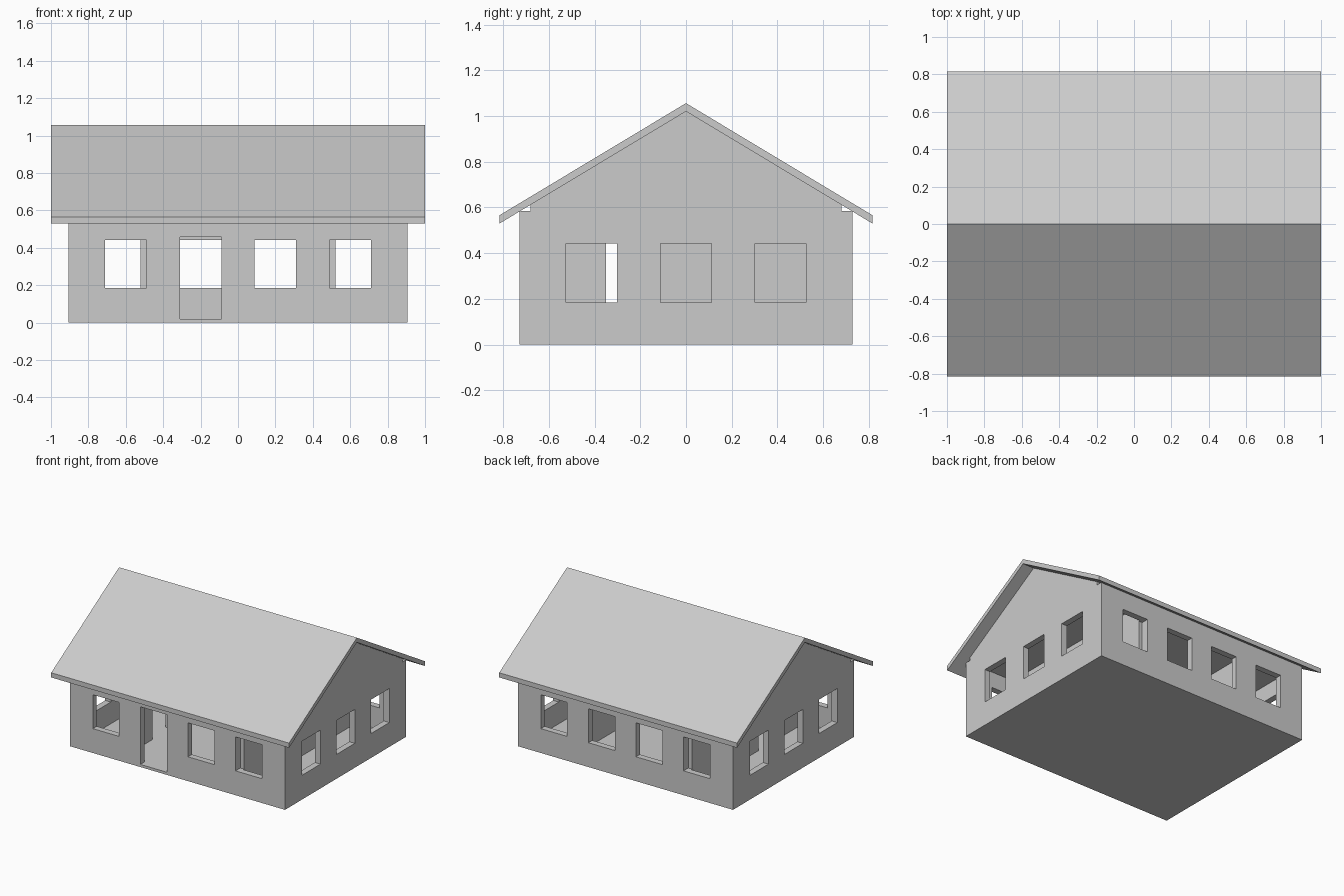
import bpy
import bmesh
from mathutils import Matrix, Vector

old = bpy.data.objects.get("Cube")
if old:
    bpy.data.objects.remove(old, do_unlink=True)

# One plain grey for the whole house
grey = bpy.data.materials.new("plain_grey")
grey.use_nodes = True
colour = (0.6, 0.6, 0.6, 1)
grey.diffuse_color = colour
grey.node_tree.nodes["Principled BSDF"].inputs["Base Color"].default_value = colour

HALF_X, HALF_Y = 0.905, 0.728      # outer faces of the walls
WALL = 0.047                       # wall thickness
EAVES, FLOOR = 0.585, 0.02
CEILING = 0.565
IN_X, IN_Y = HALF_X - WALL, HALF_Y - WALL
PART_OUT, PART_IN = 0.52, 0.475    # faces of the inner partitions
SILL, HEAD, DOOR_HEAD = 0.185, 0.443, 0.458
RIDGE, ROOF_DROP, ROOF_THICK = 1.02, 0.49, 0.036
ROOF_Y = 0.815


def make_object(name, bm):
    bmesh.ops.recalc_face_normals(bm, faces=bm.faces)
    mesh = bpy.data.meshes.new(name)
    bm.to_mesh(mesh)
    bm.free()
    mesh.materials.append(grey)
    obj = bpy.data.objects.new(name, mesh)
    bpy.context.collection.objects.link(obj)
    return obj


def add_box(bm, x, y, z):
    """Add a box given (low, high) pairs on each axis."""
    centre = Vector([(a + b) / 2 for a, b in (x, y, z)])
    size = [b - a for a, b in (x, y, z)]
    bmesh.ops.create_cube(bm, matrix=Matrix.Translation(centre) @ Matrix.Diagonal((*size, 1)))


def extrude_profile(name, profile, x0, x1):
    """Extrude a (y, z) outline along x."""
    bm = bmesh.new()
    face = bm.faces.new([bm.verts.new((x0, y, z)) for y, z in profile])
    new = bmesh.ops.extrude_face_region(bm, geom=[face])["geom"]
    bmesh.ops.translate(bm, vec=(x1 - x0, 0, 0),
                        verts=[v for v in new if isinstance(v, bmesh.types.BMVert)])
    return make_object(name, bm)


def cut(target, boxes):
    """Cut a list of boxes out of an object."""
    bm = bmesh.new()
    for box in boxes:
        add_box(bm, *box)
    cutter = make_object("cutter", bm)
    cutter.hide_render = True
    mod = target.modifiers.new("cut", 'BOOLEAN')
    mod.operation, mod.solver, mod.object = 'DIFFERENCE', 'EXACT', cutter
    graph = bpy.context.evaluated_depsgraph_get()
    target.data = bpy.data.meshes.new_from_object(target.evaluated_get(graph))
    target.modifiers.clear()
    bpy.data.objects.remove(cutter, do_unlink=True)


# House body: a block hollowed into three rooms with floor and ceiling
bm = bmesh.new()
add_box(bm, (-HALF_X, HALF_X), (-HALF_Y, HALF_Y), (0, EAVES))
walls = make_object("house_walls", bm)
rooms = [(-IN_X, -PART_OUT), (-PART_IN, PART_IN), (PART_OUT, IN_X)]
cut(walls, [(x, (-IN_Y, IN_Y), (FLOOR, CEILING)) for x in rooms])

# Openings: windows on all sides, the front door and the inner doorways
HALF_W = 0.111
openings = []
for side in (-1, 1):
    y = sorted((side * (IN_Y - 0.01), side * (HALF_Y + 0.01)))
    x = sorted((side * (IN_X - 0.01), side * (HALF_X + 0.01)))
    for cx in (-0.6, -0.2, 0.2, 0.6):
        is_door = side < 0 and cx == -0.2
        z = (FLOOR, DOOR_HEAD) if is_door else (SILL, HEAD)
        openings.append(((cx - HALF_W, cx + HALF_W), y, z))
    for cy in (-0.413, 0, 0.413):
        openings.append((x, (cy - HALF_W, cy + HALF_W), (SILL, HEAD)))
    px = sorted((side * (PART_IN - 0.01), side * (PART_OUT + 0.01)))
    openings.append((px, (-0.35, -0.13), (FLOOR, DOOR_HEAD)))
cut(walls, openings)

# Gables fill the triangle under the roof at each end
under = RIDGE - ROOF_DROP * IN_Y / ROOF_Y
gable = [(-IN_Y, EAVES), (IN_Y, EAVES), (IN_Y, under), (0, RIDGE), (-IN_Y, under)]
extrude_profile("gable_right", gable, -HALF_X, -IN_X)
extrude_profile("gable_left", gable, IN_X, HALF_X)

# Pitched roof slab
low = RIDGE - ROOF_DROP
roof = [(-ROOF_Y, low), (0, RIDGE), (ROOF_Y, low),
        (ROOF_Y, low + ROOF_THICK), (0, RIDGE + ROOF_THICK), (-ROOF_Y, low + ROOF_THICK)]
extrude_profile("roof", roof, -1, 1)
